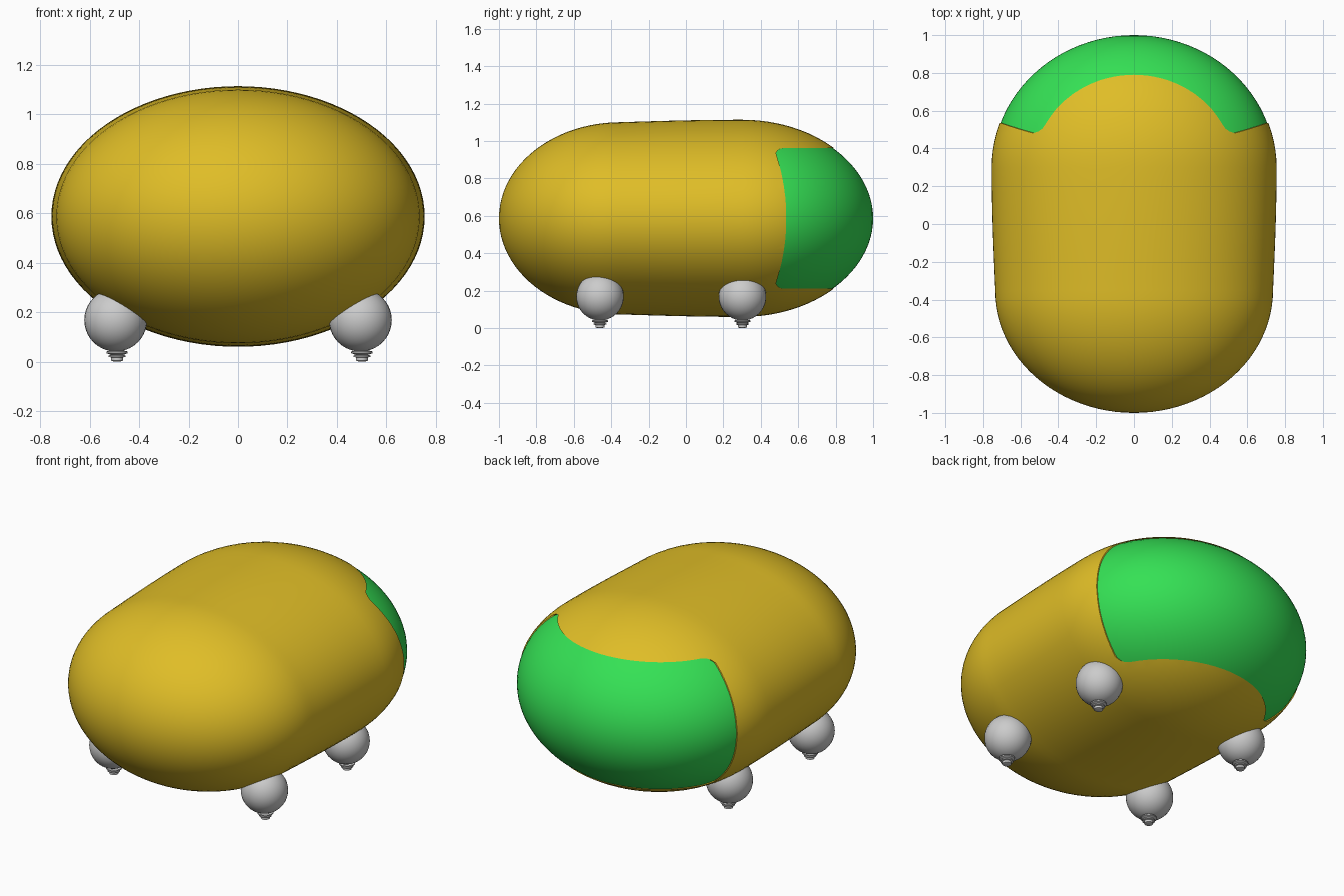
import bpy, bmesh, math

if "Cube" in bpy.data.objects:
    bpy.data.objects.remove(bpy.data.objects["Cube"])

CZ = 0.587  # height of the pod's axis


def material(name, colour):
    m = bpy.data.materials.new(name)
    m.diffuse_color = (*colour, 1)
    m.use_nodes = True
    m.node_tree.nodes["Principled BSDF"].inputs["Base Color"].default_value = m.diffuse_color
    return m


def add_object(name, bm, mat=None):
    bmesh.ops.recalc_face_normals(bm, faces=bm.faces)
    me = bpy.data.meshes.new(name)
    bm.to_mesh(me)
    bm.free()
    ob = bpy.data.objects.new(name, me)
    bpy.context.collection.objects.link(ob)
    if mat:
        me.materials.append(mat)
    return ob


def finish(ob, angle=35):
    bpy.ops.object.select_all(action='DESELECT')
    ob.select_set(True)
    bpy.context.view_layer.objects.active = ob
    for mod in list(ob.modifiers):
        bpy.ops.object.modifier_apply(modifier=mod.name)
    bpy.ops.object.shade_smooth_by_angle(angle=math.radians(angle))


def pod(inset=0.0, n=96, caps=24):
    """Elliptical capsule along y: rounded nose, slightly flaring middle, rounded tail."""
    stations = []
    for i in range(1, caps + 1):
        t = math.pi / 2 * i / caps
        stations.append((-0.35 - 0.65 * math.cos(t), 0.975 * math.sin(t)))
    for i in range(1, 10):
        t = i / 10
        stations.append((-0.35 + 0.65 * t, 0.975 + 0.025 * math.sin(math.pi / 2 * t)))
    for i in range(caps):
        t = math.pi / 2 * i / caps
        stations.append((0.3 + 0.7 * math.sin(t), math.cos(t)))
    bm = bmesh.new()
    rings = []
    for y, s in stations:
        rings.append([bm.verts.new(((0.755 - inset) * s * math.cos(a), y,
                                    CZ + (0.527 - inset) * s * math.sin(a)))
                      for a in (2 * math.pi * k / n for k in range(n))])
    nose, tail = bm.verts.new((0, -1, CZ)), bm.verts.new((0, 1, CZ))
    for k in range(n):
        j = (k + 1) % n
        bm.faces.new((nose, rings[0][k], rings[0][j]))
        bm.faces.new((tail, rings[-1][j], rings[-1][k]))
        for a, b in zip(rings, rings[1:]):
            bm.faces.new((a[k], b[k], b[j], a[j]))
    return bm


def window_prism(name, grow=0.0):
    """Window outline seen from the side, extruded across the pod."""
    half = [(1.3, 0.376), (0.525, 0.376), (0.505, 0.373), (0.49, 0.364), (0.481, 0.348)]
    half += [(0.537 - 0.056 * (d / 0.348) ** 2, d) for d in (0.29, 0.23, 0.17, 0.11, 0.05)]
    outline = half + [(y, -d) for y, d in reversed(half)]
    bm = bmesh.new()
    face = bm.faces.new([bm.verts.new((-1, y - grow, CZ + d + math.copysign(grow, d)))
                         for y, d in outline])
    ext = bmesh.ops.extrude_face_region(bm, geom=[face])
    bmesh.ops.translate(bm, vec=(2, 0, 0),
                        verts=[v for v in ext['geom'] if isinstance(v, bmesh.types.BMVert)])
    ob = add_object(name, bm)
    ob.hide_render = True
    return ob


def boolean(ob, cutter, operation):
    mod = ob.modifiers.new("window", 'BOOLEAN')
    mod.operation, mod.object, mod.solver = operation, cutter, 'EXACT'


def lathe(bm, profile, x, y, n=24):
    rings = [[bm.verts.new((x + r * math.cos(2 * math.pi * k / n),
                            y + r * math.sin(2 * math.pi * k / n), z)) for k in range(n)]
             for r, z in profile]
    for a, b in zip(rings, rings[1:]):
        for k in range(n):
            j = (k + 1) % n
            bm.faces.new((a[k], a[j], b[j], b[k]))
    bm.faces.new(rings[0])
    bm.faces.new(rings[-1])


yellow = material("yellow shell", (0.74, 0.51, 0.02))
green = material("green glass", (0.035, 0.75, 0.09))

# Yellow outer shell with the window cut out of its tail
shell = add_object("body_shell", pod(), yellow)
solid = shell.modifiers.new("thickness", 'SOLIDIFY')
solid.thickness, solid.offset = 0.025, -1
cutter = window_prism("shell_cutter")
boolean(shell, cutter, 'DIFFERENCE')
finish(shell)

# Green wrap-around window set just inside the shell
window = add_object("rear_window", pod(inset=0.006), green)
cutter2 = window_prism("window_cutter", grow=0.02)
boolean(window, cutter2, 'INTERSECT')
finish(window)
for c in (cutter, cutter2):
    bpy.data.objects.remove(c)

# Four ball feet, each with a small threaded stud underneath
stud = [(0.012, 0.0), (0.024, 0.004), (0.024, 0.017), (0.034, 0.019), (0.034, 0.025),
        (0.024, 0.027), (0.043, 0.034), (0.043, 0.041), (0.025, 0.046), (0.025, 0.06)]
for end, y in (("front", -0.46), ("rear", 0.302)):
    for side, x in (("left", -0.495), ("right", 0.495)):
        bm = bmesh.new()
        ball = bmesh.ops.create_uvsphere(bm, u_segments=32, v_segments=20, radius=0.127)
        bmesh.ops.translate(bm, vec=(x, y, 0.168), verts=ball['verts'])
        lathe(bm, stud, x + 0.006, y)
        finish(add_object(f"{end}_{side}_foot", bm))
